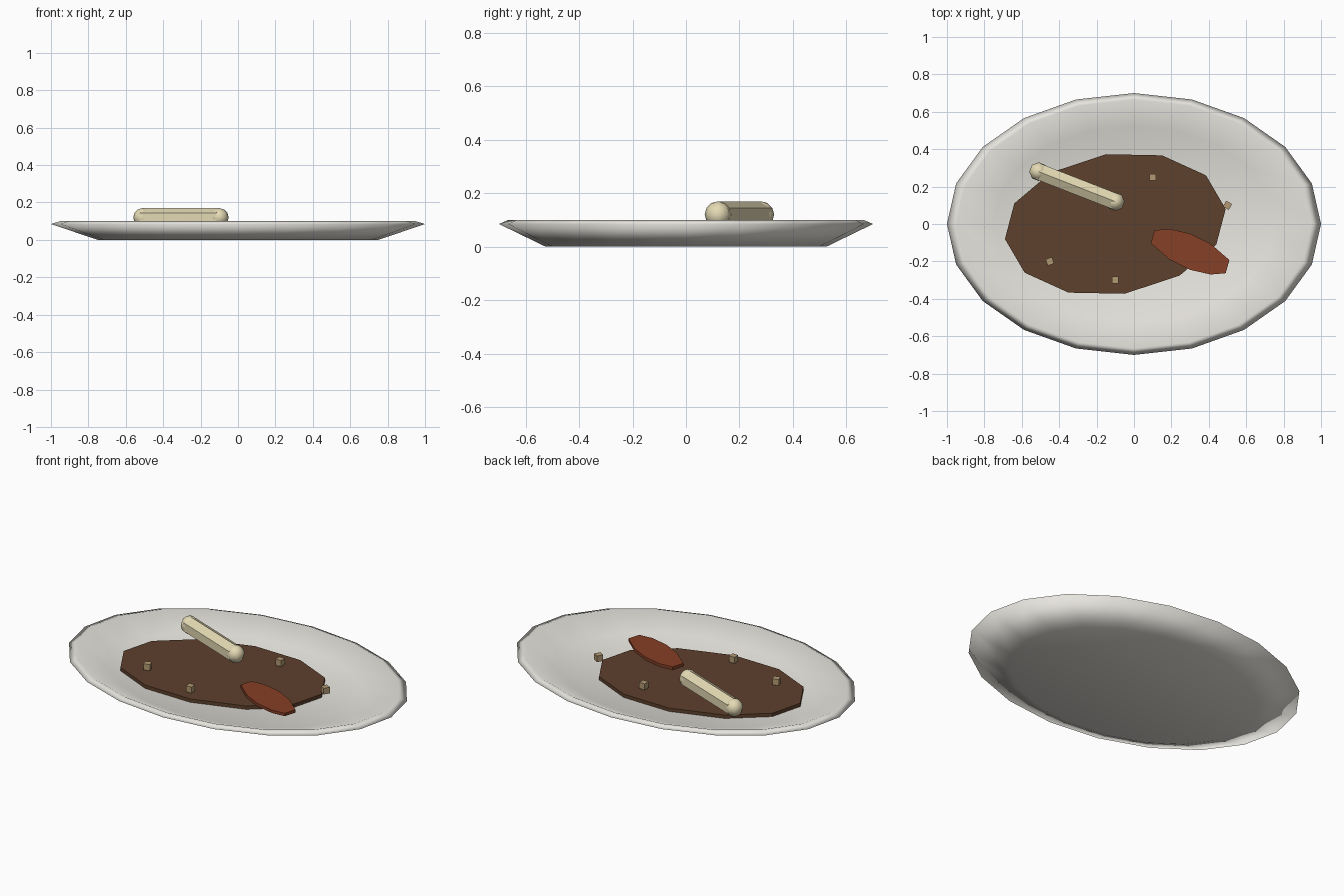
import bpy, bmesh, math
from mathutils import Matrix, Vector

if "Cube" in bpy.data.objects:
    bpy.data.objects.remove(bpy.data.objects["Cube"])


def make(name, bm, color, smooth=False):
    bmesh.ops.recalc_face_normals(bm, faces=bm.faces)
    me = bpy.data.meshes.new(name)
    bm.to_mesh(me)
    bm.free()
    ob = bpy.data.objects.new(name, me)
    bpy.context.collection.objects.link(ob)
    mat = bpy.data.materials.get(color[0]) or bpy.data.materials.new(color[0])
    mat.diffuse_color = (*color[1], 1)
    mat.use_nodes = True
    mat.node_tree.nodes["Principled BSDF"].inputs["Base Color"].default_value = mat.diffuse_color
    me.materials.append(mat)
    if smooth:
        for p in me.polygons:
            p.use_smooth = True
    return ob


def slab(name, center, half, z0, z1, color):
    """Flat slab whose outline is point-symmetric about its centre."""
    pts = half + [(-x, -y) for x, y in half]
    bm = bmesh.new()
    face = bm.faces.new([bm.verts.new((center[0] + x, center[1] + y, z0)) for x, y in pts])
    ext = bmesh.ops.extrude_face_region(bm, geom=[face])["geom"]
    top = [v for v in ext if isinstance(v, bmesh.types.BMVert)]
    bmesh.ops.translate(bm, verts=top, vec=(0, 0, z1 - z0))
    return make(name, bm, color)


CERAMIC = ("ceramic", (0.80, 0.78, 0.73))
SAUCE = ("sauce", (0.11, 0.052, 0.026))
RED = ("red", (0.24, 0.05, 0.02))
CREAM = ("cream", (0.78, 0.70, 0.46))
CRUMB = ("crumb", (0.45, 0.32, 0.17))

# Oval plate: elliptical rings from the foot over the rim to the floor
SIDES = 20
bm = bmesh.new()
rings = []
for r, z in [(0.75, 0), (1.0, 0.085), (0.95, 0.1), (0.75, 0.035)]:
    rings.append([bm.verts.new((r * math.cos(a), 0.7 * r * math.sin(a), z))
                  for a in (2 * math.pi * i / SIDES for i in range(SIDES))])
for lo, hi in zip(rings, rings[1:]):
    for i in range(SIDES):
        j = (i + 1) % SIDES
        bm.faces.new((lo[i], lo[j], hi[j], hi[i]))
bm.faces.new(rings[0][::-1])
bm.faces.new(rings[-1])
make("plate", bm, CERAMIC, smooth=True)

# Sauce pool
slab("sauce_pool", (-0.1, 0), [(0.59, 0.08), (0.485, 0.26), (0.25, 0.367), (-0.05, 0.373),
     (-0.345, 0.275), (-0.54, 0.11)], 0.033, 0.055, SAUCE)

# Red slice
slab("red_slice", (0.3, -0.148), [(0.21, -0.045), (0.19, -0.115), (0.11, -0.122),
     (0, -0.097), (-0.11, -0.042)][::-1], 0.056, 0.073, RED)

# Cream stick: six-sided bar with rounded ends
a, b = Vector((-0.51, 0.28, 0.12)), Vector((-0.10, 0.12, 0.12))
d = (b - a).normalized()
side = Vector((0, 0, 1)).cross(d)
frame = Matrix((side, Vector((0, 0, 1)), d)).transposed().to_4x4()
bm = bmesh.new()
bmesh.ops.create_cone(bm, cap_ends=True, segments=6, radius1=0.05, radius2=0.05,
                      depth=(b - a).length,
                      matrix=Matrix.Translation((a + b) / 2) @ frame)
make("stick_bar", bm, CREAM)
for i, p in enumerate((a, b)):
    bm = bmesh.new()
    bmesh.ops.create_uvsphere(bm, u_segments=8, v_segments=6, radius=0.05,
                              matrix=Matrix.Translation(p))
    make(f"stick_end_{i + 1}", bm, CREAM, smooth=True)

# Crumbs
for i, (x, y, rot) in enumerate([(0.1, 0.25, 0), (-0.1, -0.3, 0),
                                 (0.5, 0.1, -30), (-0.45, -0.2, 20)]):
    bm = bmesh.new()
    bmesh.ops.create_cube(bm, size=0.036, matrix=Matrix.Translation((x, y, 0.077))
                          @ Matrix.Rotation(math.radians(rot), 4, 'Z'))
    make(f"crumb_{i + 1}", bm, CRUMB)
